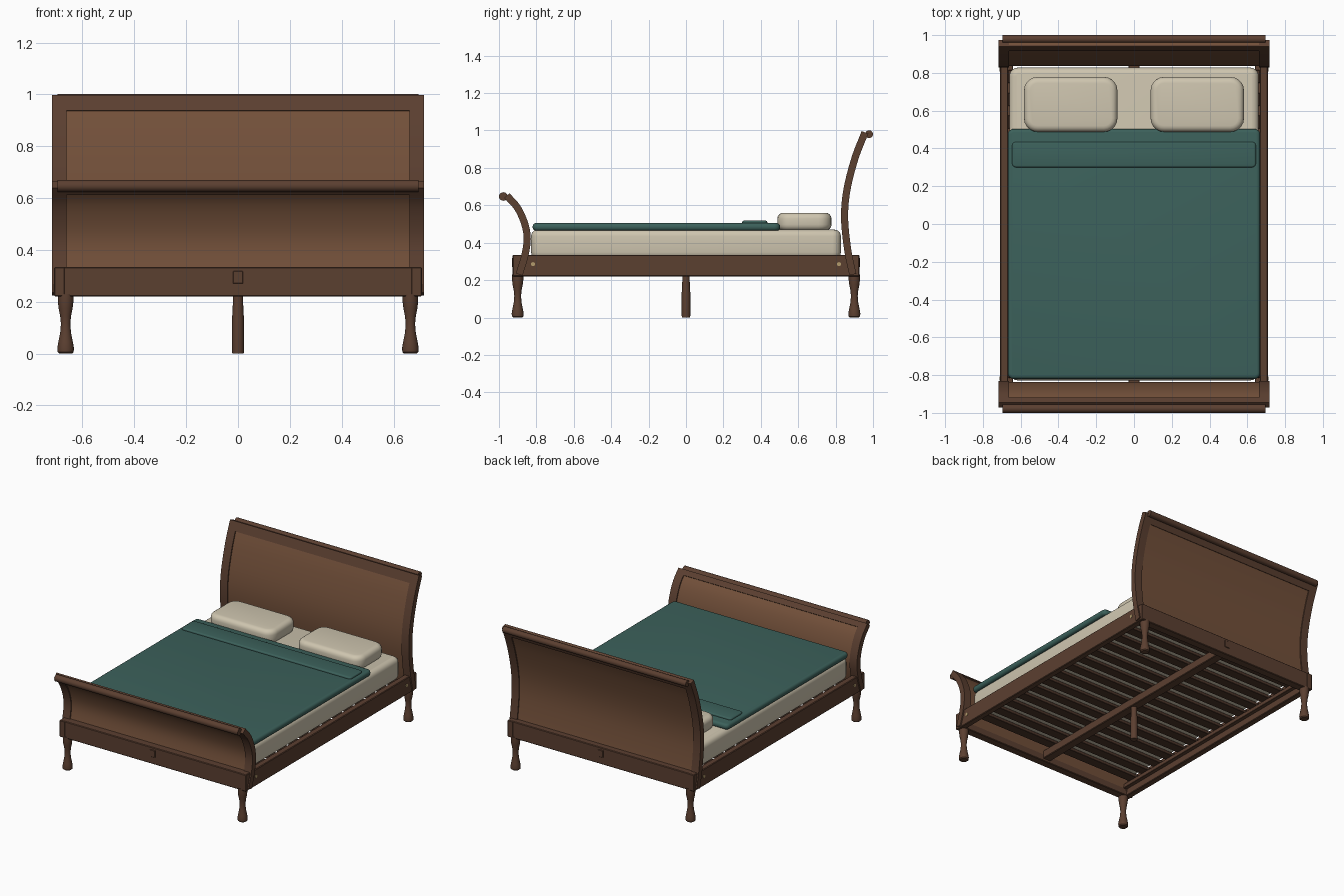
import bpy, bmesh, math
from mathutils import Vector

if "Cube" in bpy.data.objects:
    bpy.data.objects.remove(bpy.data.objects["Cube"])


def mat(name, c):
    m = bpy.data.materials.new(name)
    m.diffuse_color = (*c, 1)
    m.use_nodes = True
    m.node_tree.nodes["Principled BSDF"].inputs["Base Color"].default_value = m.diffuse_color
    return m


WOOD = mat("dark wood", (0.105, 0.05, 0.03))
PANEL = mat("panel wood", (0.17, 0.08, 0.042))
SLAT = mat("slat wood", (0.07, 0.035, 0.022))
LINEN = mat("linen", (0.62, 0.56, 0.43))
GREEN = mat("blanket", (0.045, 0.12, 0.105))
BRASS = mat("brass", (0.45, 0.33, 0.15))


def finish(name, bm, m, smooth=True):
    bmesh.ops.recalc_face_normals(bm, faces=bm.faces)
    me = bpy.data.meshes.new(name)
    bm.to_mesh(me)
    bm.free()
    me.materials.append(m)
    ob = bpy.data.objects.new(name, me)
    bpy.context.collection.objects.link(ob)
    if smooth:
        bpy.ops.object.select_all(action='DESELECT')
        ob.select_set(True)
        bpy.context.view_layer.objects.active = ob
        bpy.ops.object.shade_smooth_by_angle(angle=math.radians(35))
    return ob


def box(name, lo, hi, m, edge=0.004, corner=0.0, seg=1):
    """Box between two corners; corner rounds the uprights, edge the rest."""
    bm = bmesh.new()
    bmesh.ops.create_cube(bm, size=1)
    for v in bm.verts:
        v.co = Vector([lo[i] + (v.co[i] + 0.5) * (hi[i] - lo[i]) for i in range(3)])
    if corner:
        up = [e for e in bm.edges if abs(e.verts[0].co.z - e.verts[1].co.z) > 1e-4]
        bmesh.ops.bevel(bm, geom=up, offset=corner, segments=5, profile=0.5, affect='EDGES')
        es = [e for e in bm.edges if abs(e.verts[0].co.z - e.verts[1].co.z) < 1e-4]
    else:
        es = bm.edges[:]
    bmesh.ops.bevel(bm, geom=es, offset=edge, segments=seg, profile=0.5, affect='EDGES')
    return finish(name, bm, m)


def lathe(name, prof, x, y, m, n=20):
    """Turned part from (radius, z) pairs."""
    bm = bmesh.new()
    rings = [[bm.verts.new((x + r * math.cos(2 * math.pi * i / n),
                            y + r * math.sin(2 * math.pi * i / n), z)) for i in range(n)]
             for r, z in prof]
    for a, b in zip(rings, rings[1:]):
        for i in range(n):
            bm.faces.new((a[i], a[(i + 1) % n], b[(i + 1) % n], b[i]))
    bm.faces.new(rings[0])
    bm.faces.new(rings[-1])
    return finish(name, bm, m)


def rod(name, x0, x1, y, z, r, m, n=20):
    """Round bar along x."""
    bm = bmesh.new()
    bmesh.ops.create_cone(bm, cap_ends=True, segments=n, radius1=r, radius2=r, depth=x1 - x0)
    for v in bm.verts:
        v.co = Vector(((x0 + x1) / 2 + v.co.z, y + v.co.x, z + v.co.y))
    return finish(name, bm, m)


def spline(pts, steps=7):
    P = [Vector(p) for p in pts]
    P = [2 * P[0] - P[1]] + P + [2 * P[-1] - P[-2]]
    out = []
    for i in range(1, len(P) - 2):
        a, b, c, d = P[i - 1:i + 3]
        for k in range(steps):
            t = k / steps
            out.append(0.5 * (2 * b + (c - a) * t + (2 * a - 5 * b + 4 * c - d) * t * t
                              + (3 * b - a - 3 * c + d) * t ** 3))
    return out + [P[-2]]


def curved(name, path, thick, x0, x1, z0, z1, m):
    """Board following a (y, z) centre line between two heights."""
    bm = bmesh.new()
    rings = []
    for i, p in enumerate(path):
        if not z0 <= p.y <= z1:
            continue
        t = (path[min(i + 1, len(path) - 1)] - path[max(i - 1, 0)]).normalized()
        n = Vector((t.y, -t.x)) * thick / 2
        a, b = p + n, p - n
        rings.append([bm.verts.new(c) for c in
                      ((x0, a.x, a.y), (x1, a.x, a.y), (x1, b.x, b.y), (x0, b.x, b.y))])
    for r, s in zip(rings, rings[1:]):
        for i in range(4):
            bm.faces.new((r[i], r[(i + 1) % 4], s[(i + 1) % 4], s[i]))
    bm.faces.new(rings[0])
    bm.faces.new(rings[-1])
    return finish(name, bm, m)


# curved head and foot boards: stiles, panel, top rail and scroll
HEAD = spline([(0.892, 0.23), (0.865, 0.36), (0.848, 0.53), (0.86, 0.68), (0.903, 0.85), (0.957, 0.99)])
FOOT = spline([(-0.892, 0.23), (-0.862, 0.33), (-0.849, 0.42), (-0.862, 0.50), (-0.9, 0.585), (-0.958, 0.652)])
for label, path, top, rail_z, roll in (("head", HEAD, 1.0, 0.93, (0.979, 0.98, 0.021)),
                                       ("foot", FOOT, 0.67, 0.622, (-0.977, 0.647, 0.023))):
    for s, side in ((-1, "left"), (1, "right")):
        curved(f"{label}board_{side}_stile", path, 0.038, *sorted((s * 0.662, s * 0.718)), 0, 2, WOOD)
    curved(f"{label}board_panel", path, 0.024, -0.664, 0.664, 0, 2, PANEL)
    curved(f"{label}board_top_rail", path, 0.038, -0.664, 0.664, rail_z, 2, WOOD)
    rod(f"{label}board_scroll", -0.697, 0.697, *roll, WOOD)

# lower frame
for s, end in ((-1, "foot"), (1, "head")):
    y0, y1 = sorted((s * 0.868, s * 0.925))
    box(f"{end}_cross_rail", (-0.705, y0, 0.22), (0.705, y1, 0.335), WOOD)
    y0, y1 = sorted((s * 0.92, s * 0.93))
    box(f"{end}_rail_plug", (-0.02, y0, 0.27), (0.02, y1, 0.318), WOOD, 0.002)
for s, side in ((-1, "left"), (1, "right")):
    x0, x1 = sorted((s * 0.667, s * 0.709))
    box(f"{side}_side_rail", (x0, -0.927, 0.22), (x1, 0.927, 0.335), WOOD)
    x0, x1 = sorted((s * 0.64, s * 0.668))
    box(f"{side}_slat_cleat", (x0, -0.87, 0.265), (x1, 0.87, 0.292), WOOD, 0.002)
    for y, end in ((-0.818, "foot"), (0.818, "head")):
        x0, x1 = sorted((s * 0.70, s * 0.712))
        rod(f"{side}_{end}_bolt_cap", x0, x1, y, 0.285, 0.011, BRASS, 16)

# turned legs
LEG = [(0.024, 0), (0.031, 0.006), (0.032, 0.022), (0.028, 0.045), (0.021, 0.08), (0.018, 0.115),
       (0.021, 0.145), (0.027, 0.175), (0.030, 0.20), (0.030, 0.23)]
for x, side in ((-0.665, "left"), (0.665, "right")):
    for y, end in ((-0.9, "front"), (0.9, "back")):
        lathe(f"{end}_{side}_leg", LEG, x, y, WOOD)

# slats, centre beam and its leg
for i in range(14):
    y = -0.78 + i * 0.12
    box(f"slat_{i + 1}", (-0.667, y - 0.034, 0.292), (0.667, y + 0.034, 0.314), SLAT, 0.002)
box("centre_beam", (-0.03, -0.87, 0.235), (0.03, 0.87, 0.292), WOOD)
lathe("centre_leg", [(0.022, 0), (0.023, 0.01), (0.023, 0.13), (0.02, 0.19), (0.02, 0.24)], 0, 0, WOOD, 16)

# bedding
box("mattress", (-0.66, -0.828, 0.314), (0.66, 0.828, 0.47), LINEN, 0.035, 0.045, 4)
box("blanket", (-0.668, -0.82, 0.464), (0.668, 0.503, 0.505), GREEN, 0.018, 0.03, 4)
box("blanket_fold", (-0.645, 0.30, 0.498), (0.645, 0.435, 0.518), GREEN, 0.009, 0.02, 3)
for x, side in ((-0.335, "left"), (0.335, "right")):
    box(f"{side}_pillow", (x - 0.247, 0.488, 0.465), (x + 0.247, 0.778, 0.56), LINEN, 0.032, 0.07, 4)
